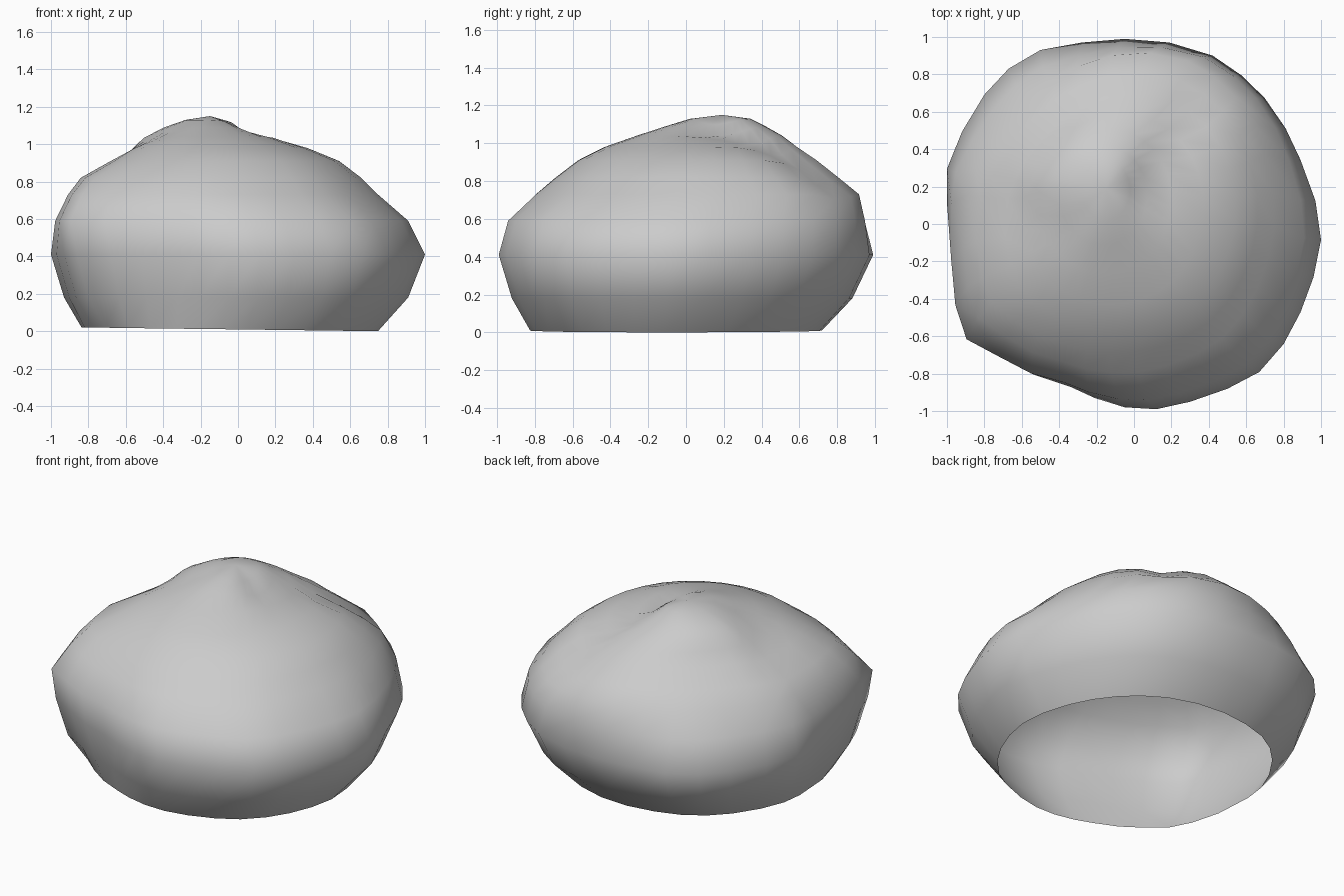
import bpy, bmesh, math
from mathutils import Vector

if "Cube" in bpy.data.objects:
    bpy.data.objects.remove(bpy.data.objects["Cube"])

# Plan outline of the boulder at its widest
outline = [(1, -.08), (.97, .13), (.89, .35), (.81, .52), (.7, .68), (.58, .8), (.42, .91),
           (.19, .98), (-.05, 1), (-.28, .98), (-.5, .94), (-.67, .84), (-.8, .7),
           (-.92, .5), (-1, .3), (-1, .12), (-.97, -.2), (-.93, -.44), (-.86, -.62),
           (-.68, -.72), (-.52, -.81), (-.34, -.87), (-.21, -.93), (-.05, -.98), (.12, -.99),
           (.3, -.95), (.5, -.88), (.67, -.79), (.8, -.64), (.89, -.47), (.96, -.28)]

# Horizontal slices: z, x min, x max, y min, y max
slices = [(0.01, -.84, .75, -.83, .72), (.18, -.93, .91, -.93, .88), (.41, -1, 1, -1, .99),
          (.59, -.99, .91, -.95, .95), (.73, -.91, .75, -.80, .91), (.82, -.84, .66, -.69, .80),
          (.91, -.69, .54, -.57, .69), (.98, -.59, .37, -.43, .59), (1.04, -.51, .20, -.26, .51),
          (1.09, -.40, .07, -.11, .42), (1.13, -.28, -.02, .02, .34)]

# Shallow valleys in the crown: start, end, depth, width
valleys = [((.06, .14), (.38, .8), .05, .12), ((-.4, -.05), (-.75, .15), .03, .12)]


def dent(x, y):
    total = 0
    for a, b, depth, width in valleys:
        a, b, p = Vector(a), Vector(b), Vector((x, y))
        t = max(0, min(1, (p - a).dot(b - a) / (b - a).length_squared))
        total += depth * math.exp(-((p - a.lerp(b, t)).length / width) ** 2)
    return total


bm = bmesh.new()
rings = []
for z, x0, x1, y0, y1 in slices:
    ring = []
    # rounder towards the top and at the rim
    fade = .6 if z < .1 else max(0, min(1, (z - .6) / .4))
    band = math.sin(math.pi * max(0, min(1, (z - .45) / .65)))  # shoulder height
    for u, v in outline:
        r = math.hypot(u, v)
        k = 1 + (1 / r - 1) * fade
        if u * v > 0:                        # fuller on one diagonal
            k += .14 * band * u * v
        elif u < 0:                          # flatter at the back left
            k += .2 * band * u * v
        x = (x0 + x1) / 2 + u * k * (x1 - x0) / 2
        y = (y0 + y1) / 2 + v * k * (y1 - y0) / 2
        drop = dent(x, y) * max(0, min(1, (z - .6) / .2))
        rim = -.01 * u if z < .1 else 0
        ring.append(bm.verts.new((x, y, z - drop + rim)))
    rings.append(ring)

# Sides and crown, open underneath
n = len(outline)
for lo, hi in zip(rings, rings[1:]):
    for i in range(n):
        j = (i + 1) % n
        bm.faces.new((lo[i], lo[j], hi[j], hi[i]))
apex = bm.verts.new((-.15, .19, 1.15))
for i in range(n):
    bm.faces.new((rings[-1][i], rings[-1][(i + 1) % n], apex))
for face in bm.faces:
    face.smooth = True

mesh = bpy.data.meshes.new("boulder")
bm.to_mesh(mesh)
bm.free()
boulder = bpy.data.objects.new("boulder", mesh)
bpy.context.collection.objects.link(boulder)
